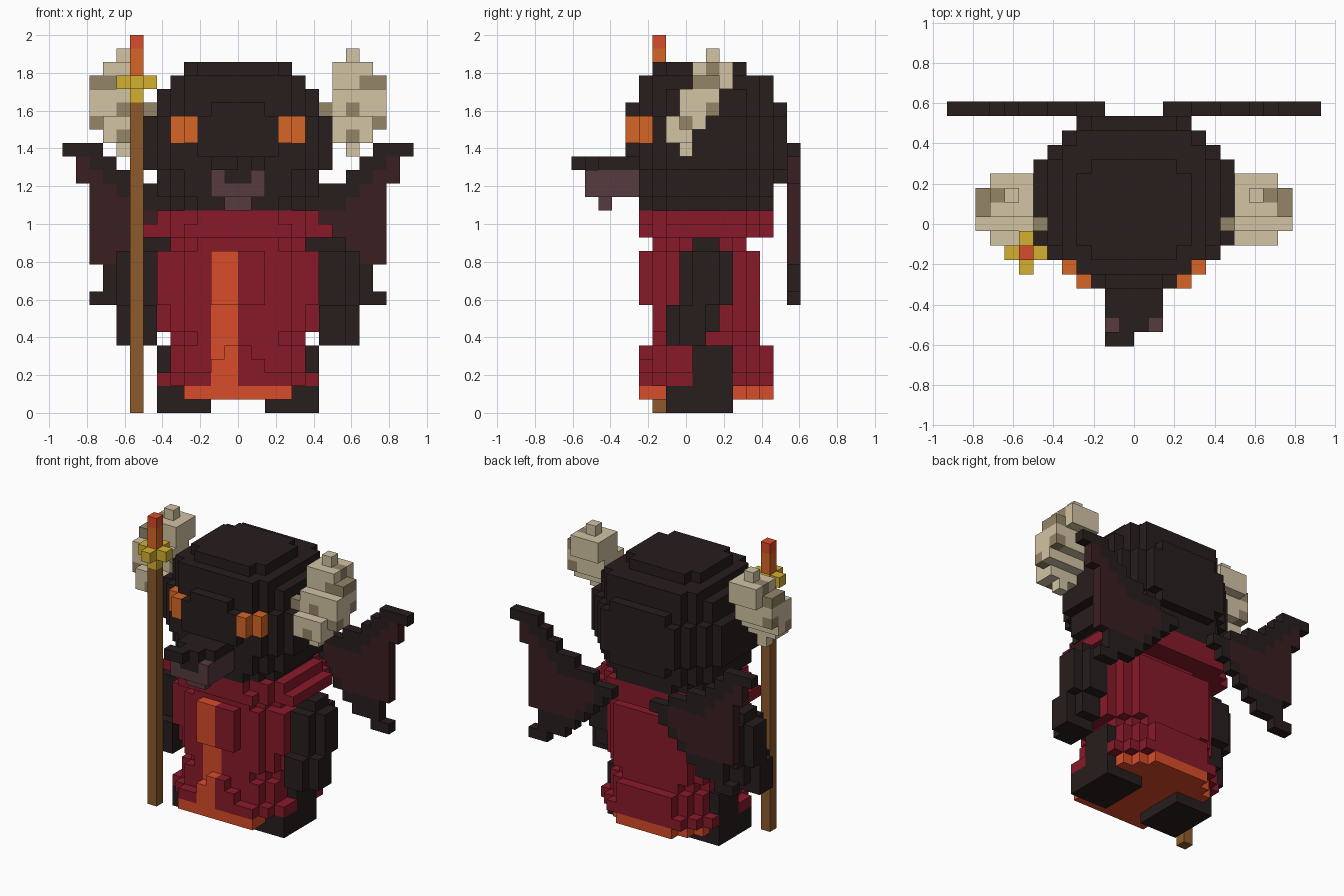
import bpy, bmesh
from mathutils import Vector

if "Cube" in bpy.data.objects:
    bpy.data.objects.remove(bpy.data.objects["Cube"])

U = 2 / 28        # block size
HALF_DEPTH = 8.5  # blocks from the front to the middle


def material(name, hex_code):
    rgb = [int(hex_code[i:i + 2], 16) / 255 for i in (0, 2, 4)]
    lin = [c / 12.92 if c < 0.04045 else ((c + 0.055) / 1.055) ** 2.4 for c in rgb]
    mat = bpy.data.materials.new(name)
    mat.use_nodes = True
    mat.diffuse_color = (*lin, 1)
    mat.node_tree.nodes["Principled BSDF"].inputs["Base Color"].default_value = (*lin, 1)
    return mat


FUR = material("dark fur", "281d1d")
MUZZLE = material("muzzle", "573b3e")
MEMBRANE = material("wing membrane", "3a1e21")
RED = material("red cloth", "881a2a")
EMBER = material("ember trim", "d84c29")
ORANGE = material("orange glow", "d66626")
WOOD = material("wood", "8c5a2a")
GOLD = material("gold", "d5b030")
HORN = material("horn", "d2c3a4")
HORN_DARK = material("shaded horn", "958568")

parts = {}     # part name -> {cell: material}
taken = set()  # every filled block


def put(part, mat, xs, ys, zs):
    """Fill a box of blocks; ranges are (first, past last). Earlier parts win."""
    for x in range(*xs):
        for y in range(*ys):
            for z in range(*zs):
                if (x, y, z) not in taken:
                    taken.add((x, y, z))
                    parts.setdefault(part, {})[x, y, z] = mat


def put_pair(part, mat, xs, ys, zs):
    put("left_" + part, mat, xs, ys, zs)
    put("right_" + part, mat, (-xs[1], -xs[0]), ys, zs)


# Eyes wrap round the front corners of the head
put_pair("eye", ORANGE, (3, 4), (4, 5), (20, 22))
put_pair("eye", ORANGE, (4, 5), (5, 6), (20, 22))

# Snout: dark bridge over a paler muzzle
put("snout", FUR, (-2, 0), (0, 1), (18, 19))
put("snout", FUR, (-1, 1), (1, 2), (17, 19))
put("snout", FUR, (-2, 2), (2, 5), (18, 19))
put("snout", MUZZLE, (-2, 2), (1, 5), (16, 18))
put("snout", MUZZLE, (-1, 1), (2, 3), (15, 16))

# Head: plan half widths, shaved and clipped towards the crown and chin
plan = dict(zip(range(4, 16), (3, 5, 6, 7, 7, 7, 7, 7, 7, 6, 5, 4)))
for z0, z1, width, shave, front, back in (
        (15, 16, 6, 2, 5, 15), (16, 17, 6, 1, 5, 15), (17, 18, 7, 1, 5, 16),
        (18, 19, 7, 0, 5, 16), (19, 22, 7, 0, 4, 16), (22, 23, 6, 1, 4, 16),
        (23, 24, 6, 1, 5, 15), (24, 25, 5, 1, 5, 15), (25, 26, 4, 2, 6, 13)):
    for y in range(front, back):
        w = min(width - (y in (front, back - 1)), plan[y] - shave)
        put("head", FUR, (-w, w), (y, y + 1), (z0, z1))

# Horns: shaded blocks first, then the curved bulk
for x, y, z in ((10, 9, 24), (10, 10, 24), (9, 10, 25), (9, 9, 24), (8, 8, 22),
                (10, 8, 21), (8, 7, 20), (6, 8, 22), (10, 10, 22)):
    put_pair("horn", HORN_DARK, (x, x + 1), (y, y + 1), (z, z + 1))
for z, x0, x1, y0, y1 in ((26, 8, 9, 10, 11), (25, 7, 10, 9, 12), (24, 7, 11, 9, 12),
                          (23, 7, 11, 8, 11), (22, 7, 11, 8, 11), (21, 7, 11, 7, 10),
                          (20, 7, 10, 7, 9), (19, 8, 9, 8, 9)):
    for y in range(y0, y1):
        put_pair("horn", HORN, (x0, min(x1, 10) if y in (7, 11) else x1), (y, y + 1), (z, z + 1))

# Legs and feet
put_pair("leg", FUR, (2, 6), (7, 12), (0, 2))
put_pair("leg", FUR, (5, 6), (9, 12), (2, 5))

# Arms hanging at the sides, narrower on the outer face
put_pair("arm", FUR, (5, 8), (9, 11), (12, 13))
put_pair("arm", FUR, (6, 8), (8, 12), (8, 12))
put_pair("arm", FUR, (6, 8), (7, 11), (6, 8))
put_pair("arm", FUR, (6, 8), (7, 10), (5, 6))
put_pair("arm", FUR, (8, 9), (9, 11), (8, 12))
put_pair("arm", FUR, (8, 9), (8, 10), (5, 8))

# Robe: rounded layers with a hem and a front stripe; tip and second are the
# half widths of the two foremost rows
for z0, z1, width, tip, second, front, back in (
        (1, 2, 5, 4, 4, 5, 15), (2, 3, 6, 4, 5, 5, 15), (3, 4, 5, 2, 4, 5, 15),
        (4, 5, 5, 1, 4, 5, 15), (5, 6, 5, 3, 4, 6, 14), (6, 8, 6, 4, 5, 6, 14),
        (8, 12, 6, 2, 4, 5, 14), (12, 13, 5, 3, 4, 6, 13),
        (13, 14, 7, 4, 5, 5, 15), (14, 15, 6, 3, 5, 5, 15)):
    cloth = EMBER if z0 == 1 else RED
    for y in range(front, back):
        rear = width - max(0, 2 - (back - 1 - y))
        w = {front: tip, front + 1: second}.get(y, rear)
        if y < 7 and z0 < 12:
            put("robe", EMBER, (-min(2, w), 0), (y, y + 1), (z0, z1))
        put("robe", cloth, (-w, w), (y, y + 1), (z0, z1))

# Wings: one block thick, dark stepped edges round a membrane
bottoms = (14, 13, 12, 11, 10, 9, 9, 8, 11, 17, 19)
tops = (15, 15, 16, 16, 17, 17, 18, 19, 20, 20, 20)
for x, (low, high) in enumerate(zip(bottoms, tops), 2):
    col = (x, x + 1)
    upper = 2 if 5 < x < 11 else 1
    lower = 0 if x > 9 else 3 if x == 9 else 2 if x > 6 else 1
    put_pair("wing", FUR, col, (16, 17), (high - upper, high))
    put_pair("wing", FUR, col, (16, 17), (low, low + lower))
    put_pair("wing", MEMBRANE, col, (16, 17), (low, high))
put_pair("wing", FUR, (10, 11), (16, 17), (8, 9))

# Staff with a gold cross and a burning tip
put("staff", WOOD, (-8, -7), (6, 7), (0, 23))
put("staff_cross", GOLD, (-8, -7), (6, 7), (23, 25))
put("staff_cross", GOLD, (-9, -6), (6, 7), (24, 25))
put("staff_cross", GOLD, (-8, -7), (5, 8), (24, 25))
put("staff_flame", ORANGE, (-8, -7), (6, 7), (25, 27))
put("staff_flame", EMBER, (-8, -7), (6, 7), (27, 28))


def build(name, cells):
    """Make one mesh from the exposed faces of a part's blocks."""
    mats = list(dict.fromkeys(cells.values()))
    bm = bmesh.new()
    corners = {}

    def vert(p):
        key = tuple(round(c) for c in p)
        if key not in corners:
            corners[key] = bm.verts.new((key[0] * U, (key[1] - HALF_DEPTH) * U, key[2] * U))
        return corners[key]

    for cell, mat in cells.items():
        for axis in range(3):
            for side in (-1, 1):
                n = Vector((0, 0, 0))
                n[axis] = side
                if tuple(round(c) for c in Vector(cell) + n) in taken:
                    continue
                a = Vector((0, 0, 0))
                a[(axis + 1) % 3] = 1
                b = n.cross(a)
                mid = Vector(cell) + Vector((0.5, 0.5, 0.5)) + n / 2
                quad = [mid + (a * i + b * j) / 2 for i, j in ((-1, -1), (1, -1), (1, 1), (-1, 1))]
                bm.faces.new([vert(p) for p in quad]).material_index = mats.index(mat)
    mesh = bpy.data.meshes.new(name)
    bm.to_mesh(mesh)
    bm.free()
    for mat in mats:
        mesh.materials.append(mat)
    bpy.context.collection.objects.link(bpy.data.objects.new(name, mesh))


for part_name, part_cells in parts.items():
    build(part_name, part_cells)
